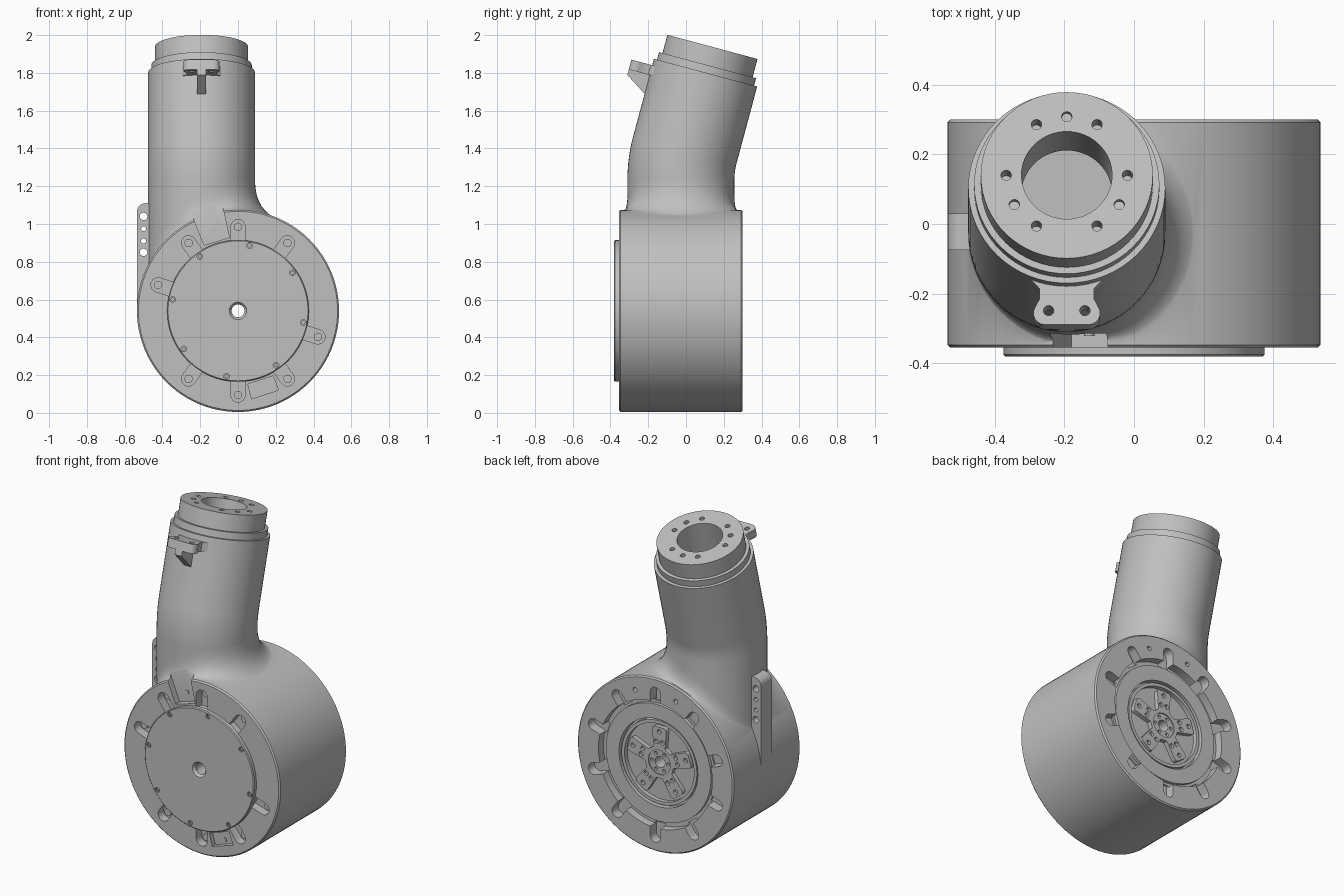
import bpy, bmesh
from math import sin, cos, tan, pi, radians, sqrt
from mathutils import Matrix, Vector

if "Cube" in bpy.data.objects:
    bpy.data.objects.remove(bpy.data.objects["Cube"], do_unlink=True)

grey = bpy.data.materials.new("plain grey")
grey.use_nodes = True
COLOUR = (0.53, 0.53, 0.53, 1)
grey.diffuse_color = COLOUR
grey.node_tree.nodes["Principled BSDF"].inputs["Base Color"].default_value = COLOUR

# Main dimensions
DRUM_R, DRUM_Z = 0.535, 0.54
FRONT, BACK = 0.355, -0.30          # drum faces in the drum's own frame
TUBE_R, TUBE_X, TUBE_Y = 0.283, -0.193, -0.027
TILT, BEND_R = radians(15), 0.6
TOP = Vector((TUBE_X, 0.14, 1.9375))
DRUM = Matrix.Translation((0, 0, DRUM_Z)) @ Matrix.Rotation(pi / 2, 4, 'X')   # local z faces front
HEAD = Matrix.Translation(TOP) @ Matrix.Rotation(-TILT, 4, 'X')               # local z along the tube
SIDE = Matrix.Rotation(pi / 2, 4, 'X')


def loft(bm, rings, m=Matrix(), loop=False):
    """Bridge a list of point rings, capping the ends or closing the loop."""
    vs = [[bm.verts.new(m @ Vector(p)) for p in ring] for ring in rings]
    pairs = list(zip(vs, vs[1:] + vs[:1])) if loop else list(zip(vs, vs[1:]))
    for a, b in pairs:
        n = len(a)
        for i in range(n):
            bm.faces.new((a[i], a[(i + 1) % n], b[(i + 1) % n], b[i]))
    if not loop:
        bm.faces.new(vs[0])
        bm.faces.new(vs[-1])


def circle(r, z, n=64, x=0, y=0):
    return [(x + r * cos(2 * pi * i / n), y + r * sin(2 * pi * i / n), z) for i in range(n)]


def lathe(bm, profile, m, n=64, loop=False):
    loft(bm, [circle(r, z, n) for r, z in profile], m, loop)


def peg(bm, m, r, z0, z1, x=0, y=0, n=16):
    loft(bm, [circle(r, z0, n, x, y), circle(r, z1, n, x, y)], m)


def prism(bm, pts, z0, z1, m):
    loft(bm, [[(x, y, z) for x, y in pts] for z in (z0, z1)], m)


def turn(deg):
    return Matrix.Rotation(radians(deg), 4, 'Z')


def arc(cx, cy, r, a0, a1, n=8):
    return [(cx + r * cos(radians(a0 + (a1 - a0) * i / n)),
             cy + r * sin(radians(a0 + (a1 - a0) * i / n))) for i in range(n + 1)]


def make(name, bm):
    bmesh.ops.recalc_face_normals(bm, faces=bm.faces)
    me = bpy.data.meshes.new(name)
    bm.to_mesh(me)
    bm.free()
    me.materials.append(grey)
    ob = bpy.data.objects.new(name, me)
    bpy.context.collection.objects.link(ob)
    return ob


def activate(ob):
    bpy.ops.object.select_all(action='DESELECT')
    ob.select_set(True)
    bpy.context.view_layer.objects.active = ob


def combine(ob, bm, operation='DIFFERENCE'):
    """Apply a boolean with a temporary helper."""
    helper = make("helper", bm)
    helper.hide_render = True
    mod = ob.modifiers.new("bool", 'BOOLEAN')
    mod.operation, mod.solver, mod.object = operation, 'EXACT', helper
    activate(ob)
    bpy.ops.object.modifier_apply(modifier=mod.name)
    bpy.data.objects.remove(helper, do_unlink=True)


def finish(ob):
    activate(ob)
    bpy.ops.object.shade_smooth_by_angle(angle=radians(30))


# Bent centre line of the neck: straight, arc, straight
knee_z = TOP.z - (TOP.y - TUBE_Y) / tan(TILT)
bend_z = knee_z - BEND_R * tan(TILT / 2)


def bend_ring(r, t, n=64):
    c = Vector((TUBE_X, TUBE_Y + BEND_R * (1 - cos(t)), bend_z + BEND_R * sin(t)))
    return [c + Matrix.Rotation(-t, 3, 'X') @ Vector(p) for p in circle(r, 0, n)]


def head_ring(r, a, n=64):
    return [HEAD @ Vector(p) for p in circle(r, a, n)]


bends = [TILT * i / 8 for i in range(9)]


# Neck foot: each direction has its own fillet flowing onto the drum
def drum_top(x):
    return DRUM_Z + sqrt(max(DRUM_R ** 2 - x * x, 0))


def foot_ring(s, n=64):
    ring = []
    for i in range(n):
        c, d = cos(2 * pi * i / n), sin(2 * pi * i / n)
        k = (1 + c) / 2
        reach = TUBE_R + 0.004 + 0.13 * k ** 1.2
        if abs(d) * reach > 0.323:
            reach = 0.323 / abs(d)
        z1 = drum_top(TUBE_X + TUBE_R * c)
        z0 = z1 + 0.015 + 0.15 * sqrt(k)
        z2 = drum_top(TUBE_X + reach * c) - 0.006
        r = TUBE_R + (reach - TUBE_R) * s * s
        z = (1 - s) ** 2 * z0 + 2 * s * (1 - s) * z1 + s * s * z2
        ring.append((TUBE_X + r * c, TUBE_Y + r * d, z))
    return ring


# Drum housing with stepped back recess
bm = bmesh.new()
lathe(bm, [(0.527, FRONT), (DRUM_R, 0.347), (DRUM_R, -0.292), (0.527, BACK), (0.39, BACK),
           (0.39, -0.25), (0.36, -0.25), (0.36, -0.27), (0.27, -0.27), (0.27, -0.235)], DRUM, 96)
housing = make("housing", bm)

# Neck with stepped collar, merged into the housing
bm = bmesh.new()
steps = [(TUBE_R, -0.141), (0.266, -0.141), (0.266, -0.10), (0.247, -0.10), (0.247, 0)]
loft(bm, [circle(0.2, 0.7, 64, TUBE_X, TUBE_Y)]
     + [foot_ring(1 - i / 8) for i in range(9)]
     + [bend_ring(TUBE_R, t) for t in bends]
     + [head_ring(r, a) for r, a in steps])
combine(housing, bm, 'UNION')

# Hollow inside of the neck
bm = bmesh.new()
loft(bm, [circle(0.24, 0.95, 64, TUBE_X, TUBE_Y)] + [bend_ring(0.24, t) for t in bends]
     + [head_ring(r, a) for r, a in ((0.24, -0.21), (0.13, -0.21), (0.13, 0.05))])
combine(housing, bm)

# Slots, pockets, shaft hole and flange holes
front_slots = [90 + 36 * k for k in range(10) if k not in (3, 8)]
bm = bmesh.new()
slot = [(0.36, -0.038)] + arc(0.445, 0, 0.038, -90, 90) + [(0.36, 0.038)]
for a in front_slots:
    prism(bm, slot, 0.30, 0.37, DRUM @ turn(a))
back_slot = [(0.375, -0.035)] + arc(0.445, 0, 0.035, -90, 90) + [(0.375, 0.035)]
for k in range(10):
    prism(bm, back_slot, -0.24, -0.32, DRUM @ turn(90 + 36 * k))
prism(bm, [(0.385, -0.07), (0.57, -0.085), (0.57, 0.085), (0.385, 0.07)], 0.315, 0.40, DRUM @ turn(107))
prism(bm, [(0.385, -0.07), (0.465, -0.075), (0.465, 0.075), (0.385, 0.07)], 0.325, 0.40, DRUM @ turn(288))
peg(bm, DRUM, 0.034, -0.4, 0.5, n=32)
for a in (72, 108):
    peg(bm, DRUM @ turn(a), 0.014, -0.27, -0.32, x=0.45)
for a in [60 * k for k in range(6)] + [90, 210, 330]:
    peg(bm, HEAD @ turn(a), 0.015, -0.06 if a % 60 == 0 else -0.02, 0.05, x=0.174)
combine(housing, bm)
finish(housing)

# Front cover disc
bm = bmesh.new()
lathe(bm, [(0.034, 0.35), (0.375, 0.35), (0.375, 0.375), (0.37, 0.38), (0.046, 0.38), (0.034, 0.365)],
      DRUM, 96, True)
cover = make("front_cover", bm)
bm = bmesh.new()
for k in range(8):
    peg(bm, DRUM @ turn(80 - 45 * k), 0.015, 0.37, 0.40, x=0.351)
combine(cover, bm)
finish(cover)

# Screws in the cover and in the front slots
bm = bmesh.new()
for k in range(8):
    lathe(bm, [(0.011, 0.36), (0.011, 0.378), (0.005, 0.378), (0.005, 0.373)],
          DRUM @ turn(80 - 45 * k) @ Matrix.Translation((0.351, 0, 0)), 12)
for a in front_slots:
    peg(bm, DRUM @ turn(a), 0.022, 0.295, 0.315, x=0.445)
for a, z in ((107, 0.315), (288, 0.325)):
    peg(bm, DRUM @ turn(a), 0.015, z - 0.01, z + 0.006, x=0.44)
finish(make("screws", bm))

# Five armed rotor in the back recess
bm = bmesh.new()
arm = [(0.09, -0.04)] + arc(0.2, -0.03, 0.018, -90, 0, 4) + arc(0.2, 0.03, 0.018, 0, 90, 4) + [(0.09, 0.04)]
star = [(turn(90 + 72 * k) @ Vector((x, y, 0))).to_2d() for k in range(5) for x, y in arm]
prism(bm, star, -0.23, -0.262, DRUM)
rotor = make("rotor_star", bm)
bm = bmesh.new()
peg(bm, DRUM, 0.075, -0.2, -0.3, n=32)
for k in range(5):
    for x, y in ((0.19, 0), (0.125, 0.02), (0.125, -0.02)):
        peg(bm, DRUM @ turn(90 + 72 * k), 0.014, -0.245, -0.3, x, y)
combine(rotor, bm)
finish(rotor)

# Rotor hub with ring of holes, and rim around the rotor
bm = bmesh.new()
lathe(bm, [(0.034, -0.23), (0.078, -0.23), (0.078, -0.255), (0.034, -0.255)], DRUM, 32, True)
hub = make("rotor_hub", bm)
bm = bmesh.new()
for k in range(6):
    peg(bm, DRUM @ turn(60 * k), 0.01, -0.24, -0.3, x=0.056)
combine(hub, bm)
finish(hub)
bm = bmesh.new()
lathe(bm, [(0.238, -0.23), (0.258, -0.23), (0.258, -0.262), (0.238, -0.262)], DRUM, 64, True)
finish(make("rotor_rim", bm))

# Side fin with four holes
bm = bmesh.new()
prism(bm, [(-0.46, 0.54), (-0.46, 1.11)] + arc(-0.49, 1.065, 0.045, 90, 180, 6) + [(-0.535, 0.54)],
      -0.03, 0.075, SIDE)
fin = make("side_fin", bm)
bm = bmesh.new()
for z, r in ((1.04, 0.02), (0.975, 0.013), (0.91, 0.013), (0.85, 0.02)):
    peg(bm, SIDE, r, -0.1, 0.1, -0.5, z)
combine(fin, bm)
finish(fin)

# Clip tab on the front of the neck, with a supporting rib
bm = bmesh.new()
half = [(0.12, -0.245), (0.078, -0.29), (0.078, -0.32)] + arc(0.062, -0.363, 0.034, 30, -90, 6)
prism(bm, half + [(-x, y) for x, y in reversed(half)], -0.23, -0.176, HEAD)
tab = make("clip_tab", bm)
bm = bmesh.new()
for x in (-0.052, 0.052):
    peg(bm, HEAD, 0.015, -0.3, -0.1, x, -0.355)
combine(tab, bm)
finish(tab)
bm = bmesh.new()
rib = [(-0.397, -0.2), (-0.397, -0.26), (-0.275, -0.338), (-0.26, -0.2)]
loft(bm, [[(x, y, z) for y, z in rib] for x in (-0.024, 0.024)], HEAD)
finish(make("clip_rib", bm))
